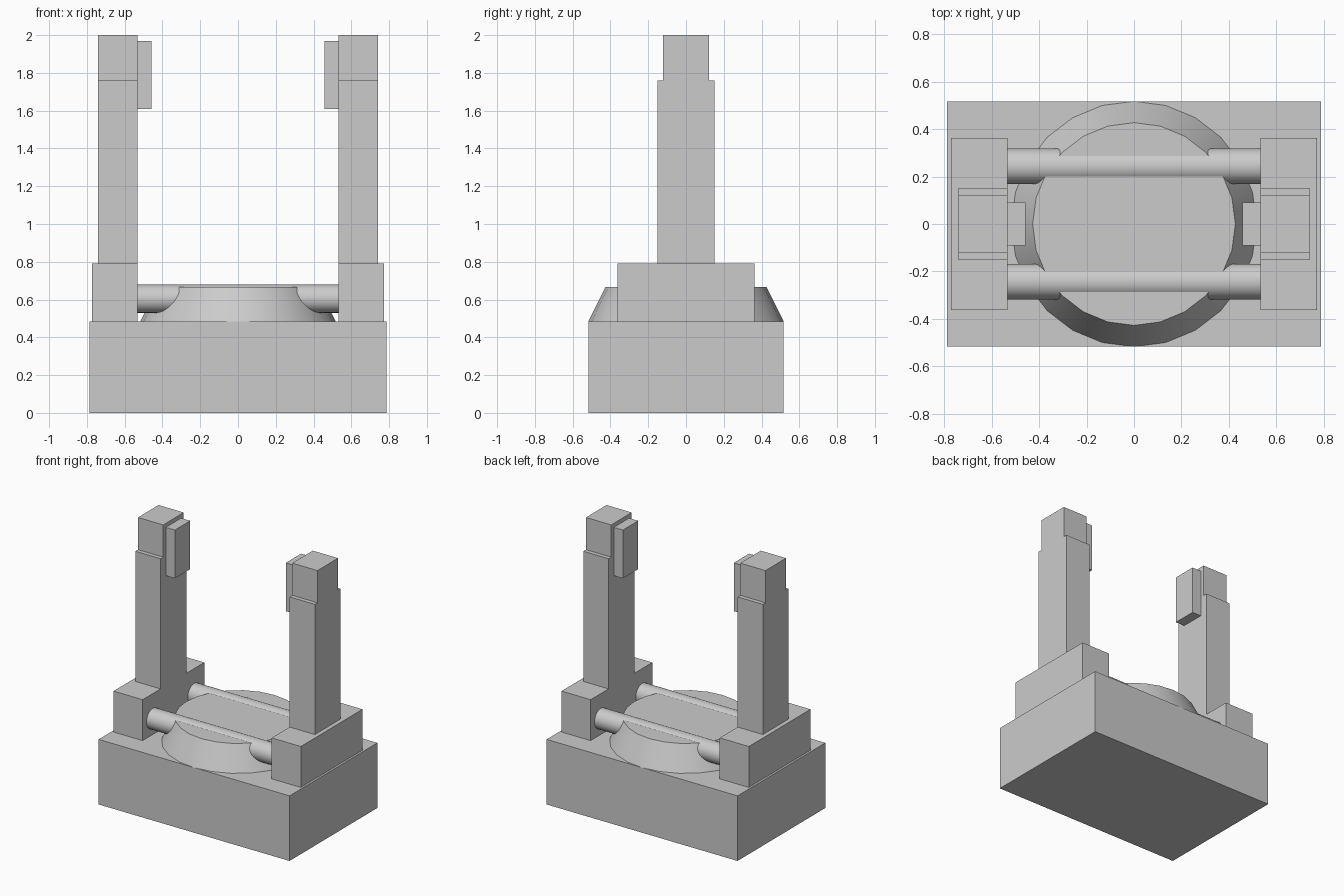
import bpy
import math

# Remove the default cube
if "Cube" in bpy.data.objects:
    bpy.data.objects.remove(bpy.data.objects["Cube"], do_unlink=True)

# Single plain grey
grey = bpy.data.materials.new("plain_grey")
grey.use_nodes = True
colour = (0.6, 0.6, 0.6, 1)
grey.diffuse_color = colour
grey.node_tree.nodes["Principled BSDF"].inputs["Base Color"].default_value = colour


def finish(name):
    obj = bpy.context.object
    obj.name = name
    obj.data.materials.append(grey)
    return obj


def box(name, x, y, z):
    """Box spanning the given (low, high) ranges."""
    spans = (x, y, z)
    bpy.ops.mesh.primitive_cube_add(size=1, location=[(a + b) / 2 for a, b in spans])
    obj = finish(name)
    obj.scale = [b - a for a, b in spans]
    bpy.ops.object.transform_apply(location=False, rotation=False, scale=True)
    return obj


def side_box(name, side, inner, outer, half_y, z):
    """Box on one side, with x measured outward from the middle."""
    return box(name, sorted((side * inner, side * outer)), (-half_y, half_y), z)


BASE_TOP = 0.485
FOOT_TOP = 0.79
POST_TOP = 1.76

# Base block
box("base", (-0.787, 0.787), (-0.517, 0.517), (0, BASE_TOP))

# Tapered round seat on the base
seat_top = 0.666
bpy.ops.mesh.primitive_cone_add(vertices=24, radius1=0.517, radius2=0.427,
                                depth=seat_top - BASE_TOP,
                                location=(0, 0, (seat_top + BASE_TOP) / 2))
finish("round_seat")
bpy.ops.object.shade_smooth_by_angle(angle=math.radians(30))

# Feet, posts, post heads and clamping pads
for label, side in (("left", 1), ("right", -1)):
    side_box(f"{label}_foot", side, 0.532, 0.772, 0.363, (BASE_TOP, FOOT_TOP))
    side_box(f"{label}_post", side, 0.532, 0.74, 0.152, (FOOT_TOP, POST_TOP))
    side_box(f"{label}_post_head", side, 0.532, 0.74, 0.121, (POST_TOP, 2.0))
    side_box(f"{label}_pad", side, 0.457, 0.532, 0.09, (1.61, 1.97))

# Cross rods joining the feet
for label, y in (("front", -0.243), ("back", 0.243)):
    bpy.ops.mesh.primitive_cylinder_add(vertices=48, radius=0.075, depth=1.08,
                                        location=(0, y, 0.605),
                                        rotation=(0, math.pi / 2, 0))
    finish(f"{label}_rod")
    bpy.ops.object.shade_smooth_by_angle(angle=math.radians(30))
